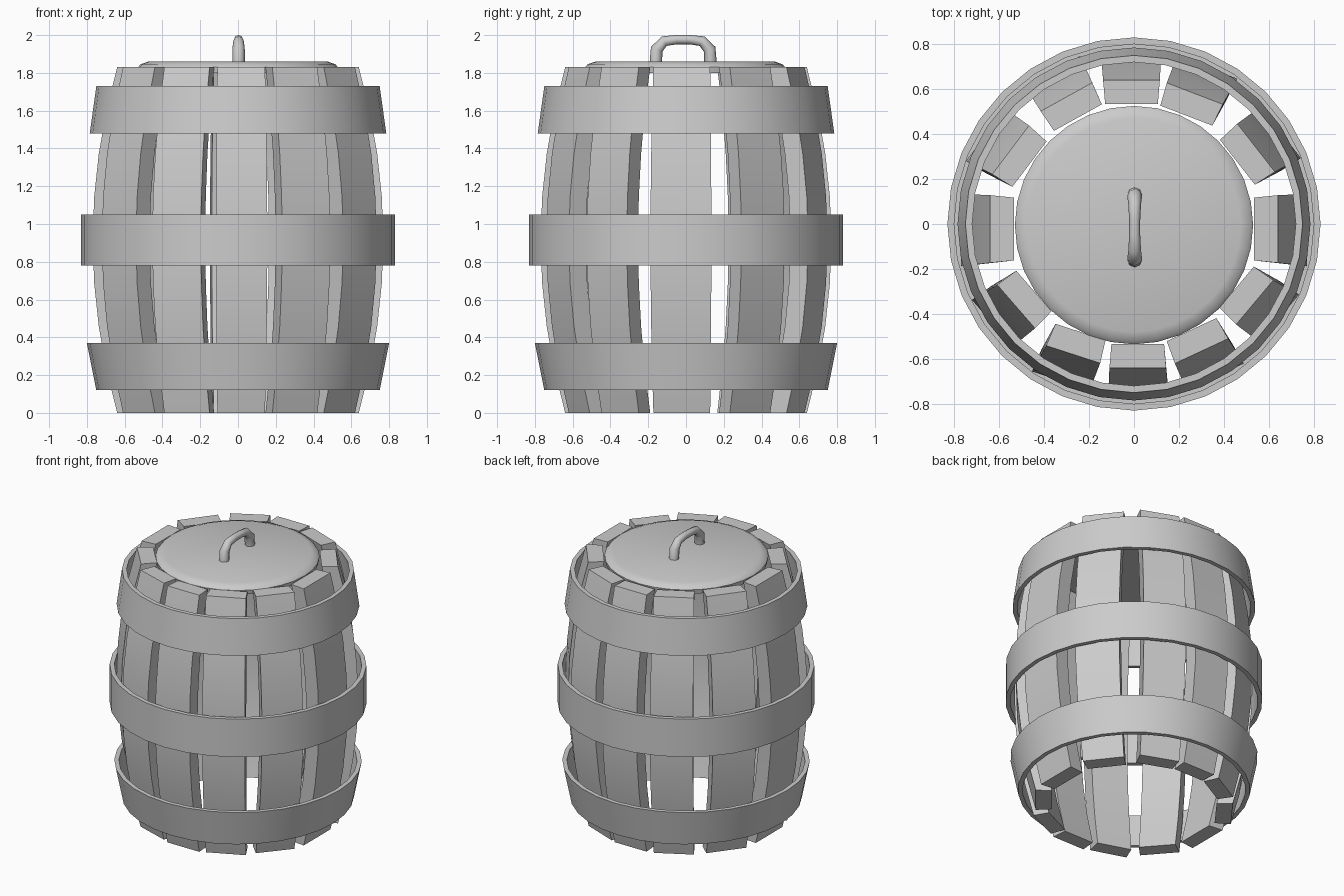
import bpy, bmesh
from math import sin, cos, pi, radians
from mathutils import Vector

if "Cube" in bpy.data.objects:
    bpy.data.objects.remove(bpy.data.objects["Cube"])

HEIGHT = 1.83


def finish(name, bm, smooth=35):
    bmesh.ops.recalc_face_normals(bm, faces=bm.faces)
    mesh = bpy.data.meshes.new(name)
    bm.to_mesh(mesh)
    bm.free()
    ob = bpy.data.objects.new(name, mesh)
    bpy.context.collection.objects.link(ob)
    bpy.ops.object.select_all(action='DESELECT')
    ob.select_set(True)
    bpy.context.view_layer.objects.active = ob
    bpy.ops.object.shade_smooth_by_angle(angle=radians(smooth))
    return ob


def lathe(name, profile, sides, closed, y=0.0):
    """Turn an (r, z) profile around z; open profiles are capped at both ends."""
    bm = bmesh.new()
    rings = [[bm.verts.new((r * cos(2 * pi * i / sides), y + r * sin(2 * pi * i / sides), z))
              for i in range(sides)] for r, z in profile]
    pairs = list(zip(rings, rings[1:]))
    if closed:
        pairs.append((rings[-1], rings[0]))
    else:
        bm.faces.new(rings[0])
        bm.faces.new(rings[-1])
    for a, b in pairs:
        for i in range(sides):
            j = (i + 1) % sides
            bm.faces.new((a[i], a[j], b[j], b[i]))
    return finish(name, bm)


def stave(name, place, yaw, width, thick=0.105, steps=8):
    """Bowed plank: placed at angle 'place', facing direction 'yaw' (degrees)."""
    bm = bmesh.new()
    out = Vector((cos(radians(place)), sin(radians(place)), 0))
    normal = Vector((cos(radians(yaw)), sin(radians(yaw)), 0))
    side = Vector((-normal.y, normal.x, 0))
    rings = []
    for i in range(steps + 1):
        t = 2 * i / steps - 1
        bow = 1 - t * t
        face = out * (0.64 + 0.13 * bow) + Vector((0, 0, HEIGHT * i / steps))
        half = width / 2 * (0.97 + 0.07 * bow)
        back = face - normal * thick
        rings.append([bm.verts.new(p) for p in (face + side * half, face - side * half,
                                                back - side * half * 0.93, back + side * half * 0.93)])
    for a, b in zip(rings, rings[1:]):
        for i in range(4):
            j = (i + 1) % 4
            bm.faces.new((a[i], a[j], b[j], b[i]))
    bm.faces.new(rings[0])
    bm.faces.new(rings[-1])
    return finish(name, bm)


# Staves: slightly irregular (place, yaw, width)
staves = [(-2, 0, .31), (32, 38, .28), (65, 69, .275), (91, 90, .26),
          (118, 119, .27), (149, 143, .28), (182, 180, .31), (215, 221, .265),
          (245, 252, .26), (271.5, 270, .26), (298, 295, .27), (327, 320, .265)]
for n, (place, yaw, width) in enumerate(staves):
    stave(f"stave_{n + 1}", place, yaw, width)

# Hoops: (name, bottom z, bottom radius, top z, top radius)
for name, z0, r0, z1, r1 in (("bottom_hoop", .12, .75, .37, .80),
                             ("middle_hoop", .78, .83, 1.05, .83),
                             ("top_hoop", 1.48, .785, 1.73, .75)):
    w = 0.03
    lathe(name, [(r0, z0), (r1, z1), (r1 - w, z1), (r0 - w, z0)], 32, True)

# Lid with rounded rim
lathe("lid", [(.525, 1.80), (.53, 1.83), (.515, 1.846), (.475, 1.86)], 32, False, -0.005)

# Lid handle
curve = bpy.data.curves.new("lid_handle", 'CURVE')
curve.dimensions = '3D'
curve.bevel_depth = 0.033
curve.bevel_resolution = 2
curve.use_fill_caps = True
arch = [(.145, 1.85, 1), (.14, 1.925, 1), (.10, 1.968, .85), (.035, 1.976, .75)]
points = [(-y, z, r) for y, z, r in arch] + arch[::-1]
spline = curve.splines.new('POLY')
spline.points.add(len(points) - 1)
for p, (y, z, r) in zip(spline.points, points):
    p.co = (0.003, y - 0.015, z, 1)
    p.radius = r
for p in spline.points:
    spline.use_smooth = True
handle = bpy.data.objects.new("lid_handle", curve)
bpy.context.collection.objects.link(handle)
